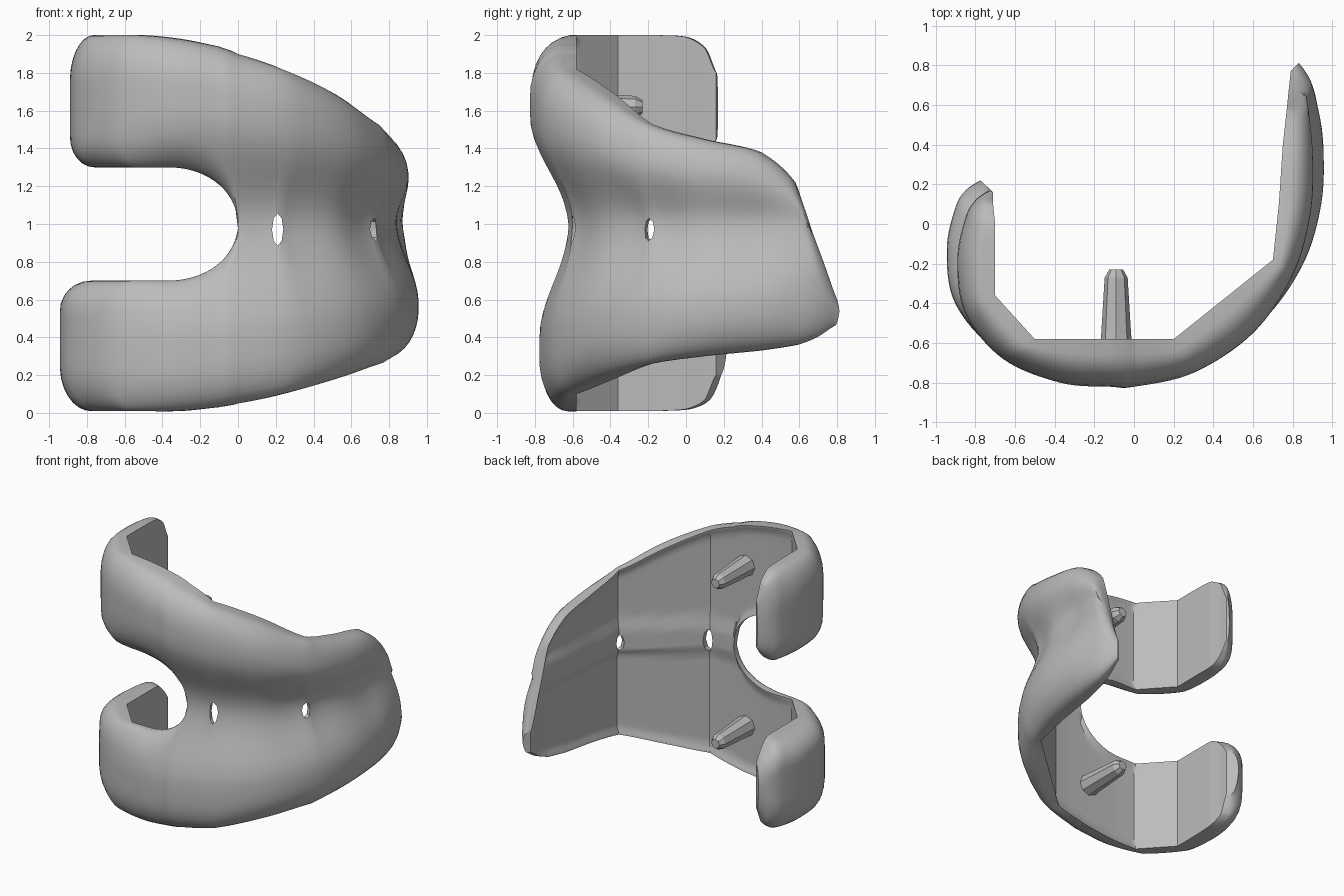
import bpy, bmesh, math
from mathutils import Vector

if "Cube" in bpy.data.objects:
    bpy.data.objects.remove(bpy.data.objects["Cube"])

metal = bpy.data.materials.new("grey_metal")
metal.use_nodes = True
metal.diffuse_color = (0.5, 0.5, 0.5, 1)
metal.node_tree.nodes["Principled BSDF"].inputs["Base Color"].default_value = (0.5, 0.5, 0.5, 1)

# Sections: inner x, y; outer crest x, y; top z; bottom z; groove thickness share
SECTIONS = [
    (-.71, .16, -.73, .17, 1.8, .2, 1),
    (-.71, .1, -.8, .12, 1.93, .07, 1),
    (-.7, 0, -.85, .03, 1.99, .02, 1),
    (-.7, -.2, -.89, -.18, 2, .01, 1),
    (-.7, -.36, -.85, -.45, 2, .01, 1),
    (-.5, -.58, -.66, -.68, 2, .01, .7),
    (-.3, -.58, -.37, -.8, 1.98, .01, .3),
    (-.1, -.58, -.12, -.82, 1.94, .03, .2),
    (0, -.58, 0, -.82, 1.9, .05, .2),
    (.2, -.58, .3, -.75, 1.82, .1, .14),
    (.45, -.38, .6, -.55, 1.69, .18, .4),
    (.7, -.18, .8, -.26, 1.53, .26, .2),
    (.73, .1, .89, .05, 1.45, .3, .5),
    (.75, .4, .9, .35, 1.38, .33, .55),
    (.77, .58, .87, .56, 1.22, .36, .8),
    (.78, .68, .84, .67, .9, .4, 1),
    (.79, .77, .79, .77, .62, .46, 1),
]
STEPS, ACROSS = 8, 18


def clamp(t):
    return max(0.0, min(1.0, t))


def smooth(t):
    t = clamp(t)
    return t * t * (3 - 2 * t)


def section(i, t):
    """Straight inner cuts, smooth outer curves."""
    last = len(SECTIONS) - 1
    a, b, c, d = (SECTIONS[max(0, min(last, i + k))] for k in (-1, 0, 1, 2))
    out = []
    for k in range(len(b)):
        if k < 2:
            out.append(b[k] + (c[k] - b[k]) * t)
        else:
            out.append(b[k] + t / 2 * (c[k] - a[k] + t * (2 * a[k] - 5 * b[k] + 4 * c[k] - d[k]
                       + t * (3 * (b[k] - c[k]) + d[k] - a[k]))))
    return out


def notch_half(ix, iy):
    """Half height of the U-shaped gap, widening at the condyle tips."""
    if ix >= -1e-6:
        return 0.0
    h = 0.3 * math.sqrt(1 - clamp((ix + 0.35) / 0.35 if ix > -0.35 else 0) ** 2)
    return h + (0.15 * clamp((iy + 0.02) / 0.18) ** 2 if ix < -0.6 else 0)


def rounding(dist, radius):
    t = clamp(dist / max(radius, 1e-4))
    return 0.32 + 0.68 * math.sqrt(1 - (1 - t) ** 2)


def build_shell():
    bm = bmesh.new()
    stations = [section(i, k / STEPS) for i in range(len(SECTIONS) - 1) for k in range(STEPS)]
    stations.append(list(SECTIONS[-1]))
    for side in (1, -1):
        rows, gaps = [], []
        for n, (ix, iy, ox, oy, top, bottom, groove) in enumerate(stations):
            gap = notch_half(ix, iy)
            mid = 1 if gap else min(1, (top + bottom) / 2)
            start, end = mid + side * gap, top if side > 0 else bottom
            end_fade = smooth(min(n, len(stations) - 1 - n) / (2 * STEPS))
            inner, outer = [], []
            for j in range(ACROSS + 1):
                v = (1 - math.cos(math.pi * j / ACROSS)) / 2
                z = start + (end - start) * v
                half = max(0.2, top - 1 if z > 1 else 1 - bottom)
                crest = math.sin(math.pi / 2 * clamp(abs(z - 1) / (0.63 * half))) ** 2
                edge = abs(z - end)
                share = (groove + (1 - groove) * crest) * rounding(edge, min(0.24, half * 0.4))
                if gap:
                    share *= rounding(abs(z - start), min(0.16, gap * 0.6))
                low = smooth((1.3 - z) / 0.6)
                p = Vector((ix, iy, z))
                span = Vector((ox * (1 + 0.06 * low), oy + 0.05 * low, z)) - p
                # shallow pocket on the inner face, leaving a rim and a central rib
                rim = min(edge, abs(z - 1) - 0.08, abs(z - start) if gap else 1)
                pocket = 0.02 * smooth(rim / 0.06) * end_fade if ix > -0.5 else 0
                inner.append(bm.verts.new(p + span.normalized() * pocket))
                outer.append(bm.verts.new(p + span * share))
            rows.append((inner, outer))
            gaps.append(gap)

        def quad(*v):
            bm.faces.new(v if side > 0 else v[::-1])

        for n in range(len(rows) - 1):
            (i0, o0), (i1, o1) = rows[n], rows[n + 1]
            for j in range(ACROSS):
                quad(o0[j], o1[j], o1[j + 1], o0[j + 1])
                quad(i0[j], i0[j + 1], i1[j + 1], i1[j])
            quad(o0[-1], o1[-1], i1[-1], i0[-1])
            if gaps[n] > 0 or gaps[n + 1] > 0:
                quad(o0[0], i0[0], i1[0], o1[0])
        for j in range(ACROSS):
            (ia, oa), (ib, ob) = rows[0], rows[-1]
            quad(oa[j], oa[j + 1], ia[j + 1], ia[j])
            quad(ob[j], ib[j], ib[j + 1], ob[j + 1])
    bmesh.ops.remove_doubles(bm, verts=bm.verts, dist=1e-4)
    bmesh.ops.recalc_face_normals(bm, faces=bm.faces)
    return add_object("implant_shell", bm)


def add_object(name, bm):
    mesh = bpy.data.meshes.new(name)
    bm.to_mesh(mesh)
    bm.free()
    mesh.materials.append(metal)
    obj = bpy.data.objects.new(name, mesh)
    bpy.context.collection.objects.link(obj)
    return obj


def activate(obj):
    bpy.ops.object.select_all(action="DESELECT")
    obj.select_set(True)
    bpy.context.view_layer.objects.active = obj


shell = build_shell()

# Two small slots through the groove, at the corners of the inner cuts
for name, x, y, width, angle in (("slot_front", .21, -.6, .06, 0), ("slot_side", .71, -.19, .06, 65)):
    bpy.ops.mesh.primitive_cylinder_add(vertices=8, radius=0.5, depth=0.3, location=(x, y, 0.97),
                                        rotation=(math.pi / 2, 0, math.radians(angle)))
    cutter = bpy.context.object
    cutter.name = name + "_cutter"
    cutter.scale = (width, 0.17 if angle == 0 else 0.12, 1)
    cutter.hide_render = True
    mod = shell.modifiers.new(name, "BOOLEAN")
    mod.operation, mod.solver, mod.object = "DIFFERENCE", "EXACT", cutter
    activate(shell)
    bpy.ops.object.modifier_apply(modifier=name)
    bpy.data.objects.remove(cutter)
activate(shell)
bpy.ops.object.shade_smooth_by_angle(angle=math.radians(32))

# Tapered fixation pegs, one per condyle
for name, z in (("upper_peg", 1.62), ("lower_peg", 0.38)):
    bm = bmesh.new()
    rings = []
    for y, r in ((-.63, .082), (-.55, .075), (-.27, .058), (-.23, .035)):
        rings.append([bm.verts.new((-.09 + r * math.cos(a), y, z + r * math.sin(a)))
                      for a in (math.tau * k / 8 for k in range(8))])
    for a, b in zip(rings, rings[1:]):
        for k in range(8):
            bm.faces.new((a[k], a[k - 1], b[k - 1], b[k]))
    bm.faces.new(rings[0])
    bm.faces.new(rings[-1][::-1])
    bmesh.ops.recalc_face_normals(bm, faces=bm.faces)
    add_object(name, bm)
